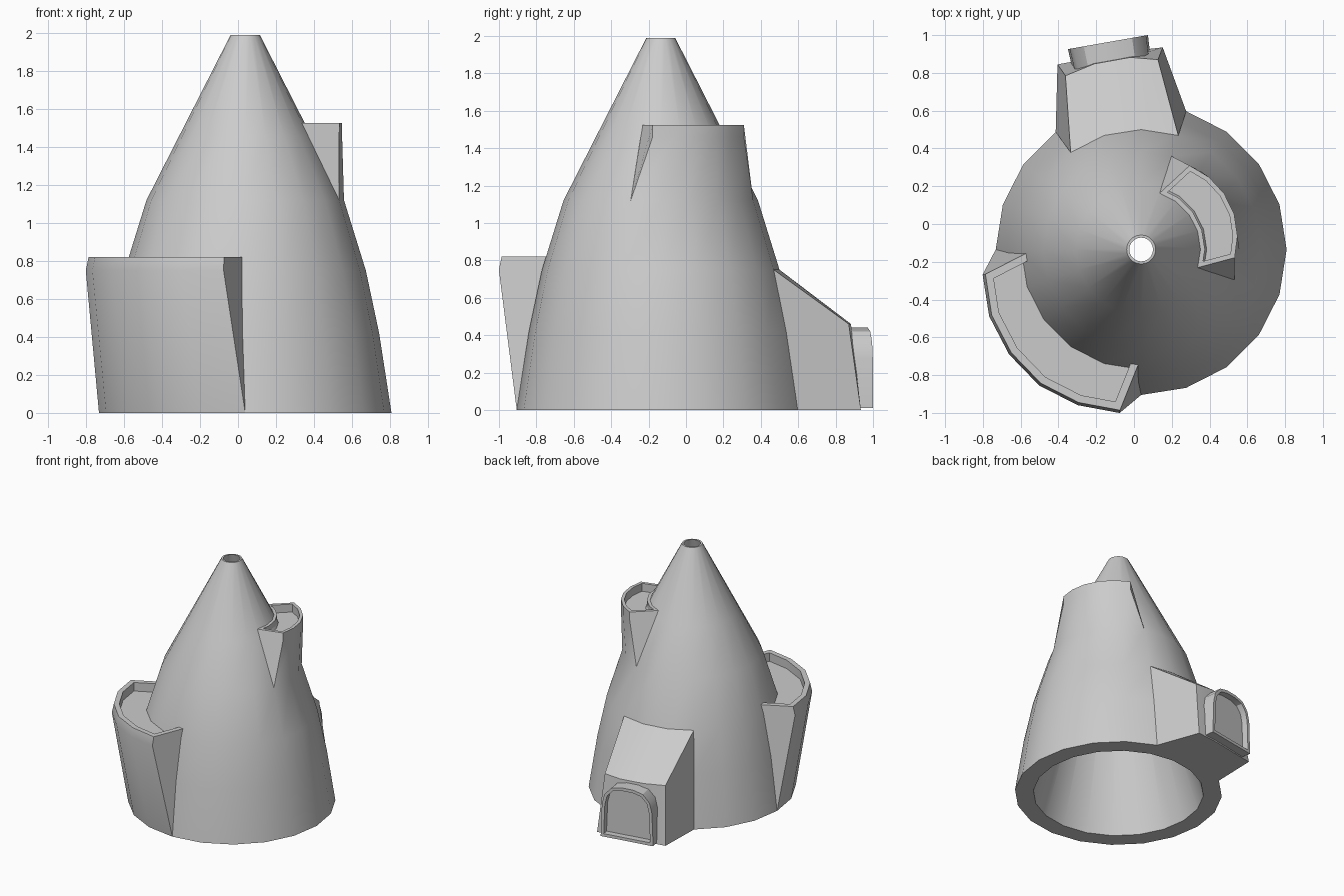
import bpy, bmesh, math
from mathutils import Vector

if "Cube" in bpy.data.objects:
    bpy.data.objects.remove(bpy.data.objects["Cube"])

CX, CY, SIDES = 0.038, -0.135, 20
OUTER = [(0.77, 0), (0.705, 0.42), (0.635, 0.75), (0.52, 1.12), (0.347, 1.46), (0.077, 1.99)]
INNER = [(0.063, 1.99), (0.633, 0)]


def polar(r, deg, z):
    a = math.radians(deg)
    return (CX + r * math.cos(a), CY + r * math.sin(a), z)


def smooth(ob, deg=30):
    bpy.ops.object.select_all(action='DESELECT')
    ob.select_set(True)
    bpy.context.view_layer.objects.active = ob
    bpy.ops.object.shade_smooth_by_angle(angle=math.radians(deg))


def build(name, verts, faces, recess=None):
    """Make a mesh; optionally inset face number recess[0] and sink it."""
    bm = bmesh.new()
    vs = [bm.verts.new(v) for v in verts]
    fs = [bm.faces.new([vs[i] for i in f]) for f in faces]
    bmesh.ops.recalc_face_normals(bm, faces=fs)
    if recess:
        index, rim, push = recess
        face = fs[index]
        bmesh.ops.inset_individual(bm, faces=[face], thickness=rim, use_even_offset=True)
        # A second zero-width inset makes the upright recess walls
        bmesh.ops.inset_individual(bm, faces=[face], thickness=0.0)
        bmesh.ops.translate(bm, verts=list(face.verts), vec=Vector(push))
    me = bpy.data.meshes.new(name)
    bm.to_mesh(me)
    bm.free()
    ob = bpy.data.objects.new(name, me)
    bpy.context.collection.objects.link(ob)
    smooth(ob)
    return ob


def strip(a, b, n):
    """Quads between two rows of n vertices starting at a and b."""
    return [(a + i, a + i + 1, b + i + 1, b + i) for i in range(n - 1)]


# Hollow tower: closed profile swept round the axis, left open behind the add-ons
def covered(s, p):
    return (p < 2 and (4 <= s <= 6 or 11 <= s <= 13)) or (p == 3 and (s == 19 or s <= 3))


profile = OUTER + INNER
P = len(profile)
verts = [polar(r, 360 * s / SIDES, z) for s in range(SIDES) for r, z in profile]
faces = [(s * P + p, (s + 1) % SIDES * P + p,
          (s + 1) % SIDES * P + (p + 1) % P, s * P + (p + 1) % P)
         for s in range(SIDES) for p in range(P) if not covered(s, p)]
tower = build("tower", verts, faces)


# Ledges: tower wall pulled outwards, with a sunken floor behind a rim
def ledge(name, start, base, top_start, top_step, radii, z_mid, z_top,
          chamfer, inner_r, rim, depth):
    n = len(radii)
    angles = [start + 18 * i for i in range(n)]
    outs = [top_start + top_step * i for i in range(n)]
    v = [polar(base[0], a, base[1]) for a in angles]
    v += [polar(r, a, z_mid) for r, a in zip(radii, outs)]
    v += [polar(r - chamfer, a, z_top) for r, a in zip(radii, outs)]
    v += [polar(inner_r, a, z_top) for a in angles]
    top = tuple(range(2 * n, 3 * n)) + tuple(range(4 * n - 1, 3 * n - 1, -1))
    f = [top] + strip(0, n, n) + strip(n, 2 * n, n)
    f += [(0, n, 2 * n, 3 * n), (n - 1, 2 * n - 1, 3 * n - 1, 4 * n - 1)]
    return build(name, v, f, (0, rim, (0, 0, -depth)))


ledge("lower_ledge", 180, OUTER[0], 189, 14.7,
      [0.85, 0.879, 0.893, 0.90, 0.89, 0.873], 0.75, 0.82, 0.015, 0.57, 0.04, 0.07)
upper = ledge("upper_ledge", -18, OUTER[3], -5, 13,
              [0.497, 0.515, 0.527, 0.53, 0.525, 0.513], 1.46, 1.525, 0.0, 0.312, 0.025, 0.065)

# Weld the upper ledge to the tower so the wall flows smoothly into it
bpy.ops.object.select_all(action='DESELECT')
upper.select_set(True)
tower.select_set(True)
bpy.context.view_layer.objects.active = tower
bpy.ops.object.join()
bm = bmesh.new()
bm.from_mesh(tower.data)
bmesh.ops.remove_doubles(bm, verts=bm.verts[:], dist=0.0005)
bm.to_mesh(tower.data)
bm.free()
smooth(tower, 35)

# Porch: three wall panels pulled out to the back under a sloping roof
n = 4
wall = [72 + 18 * i for i in range(n)]
v = [polar(0.77, a, 0) for a in wall]
v += [(0.152, 0.935, 0), (-0.03, 0.915, 0), (-0.24, 0.875, 0), (-0.405, 0.845, 0)]
v += [(0.127, 0.87, 0.46), (-0.02, 0.882, 0.46), (-0.21, 0.848, 0.46), (-0.363, 0.785, 0.46)]
v += [polar(0.635, a, 0.75) for a in wall]
f = strip(0, 4, n) + strip(4, 8, n) + strip(8, 12, n) + [(0, 4, 8, 12), (3, 7, 11, 15)]
build("porch", v, f)

# Arched doorway with a sunken door panel
t = math.radians(10)
u, out = Vector((math.cos(t), math.sin(t), 0)), Vector((-math.sin(t), math.cos(t), 0))
mid = Vector((-0.138, 0.963, 0))
arch = [(-0.215, 0.012), (-0.205, 0.28), (-0.185, 0.36), (-0.13, 0.42), (-0.05, 0.44)]
arch += [(-x, z) for x, z in reversed(arch)]
k = len(arch)
v = [mid + u * x + Vector((0, 0, z)) for x, z in arch]
v += [mid + u * x * 0.97 - out * 0.12 + Vector((0, 0, z)) for x, z in arch]
f = [tuple(range(k)), tuple(range(2 * k - 1, k - 1, -1))]
f += [(i, (i + 1) % k, k + (i + 1) % k, k + i) for i in range(k)]
build("doorway", v, f, (0, 0.024, -out * 0.05))
